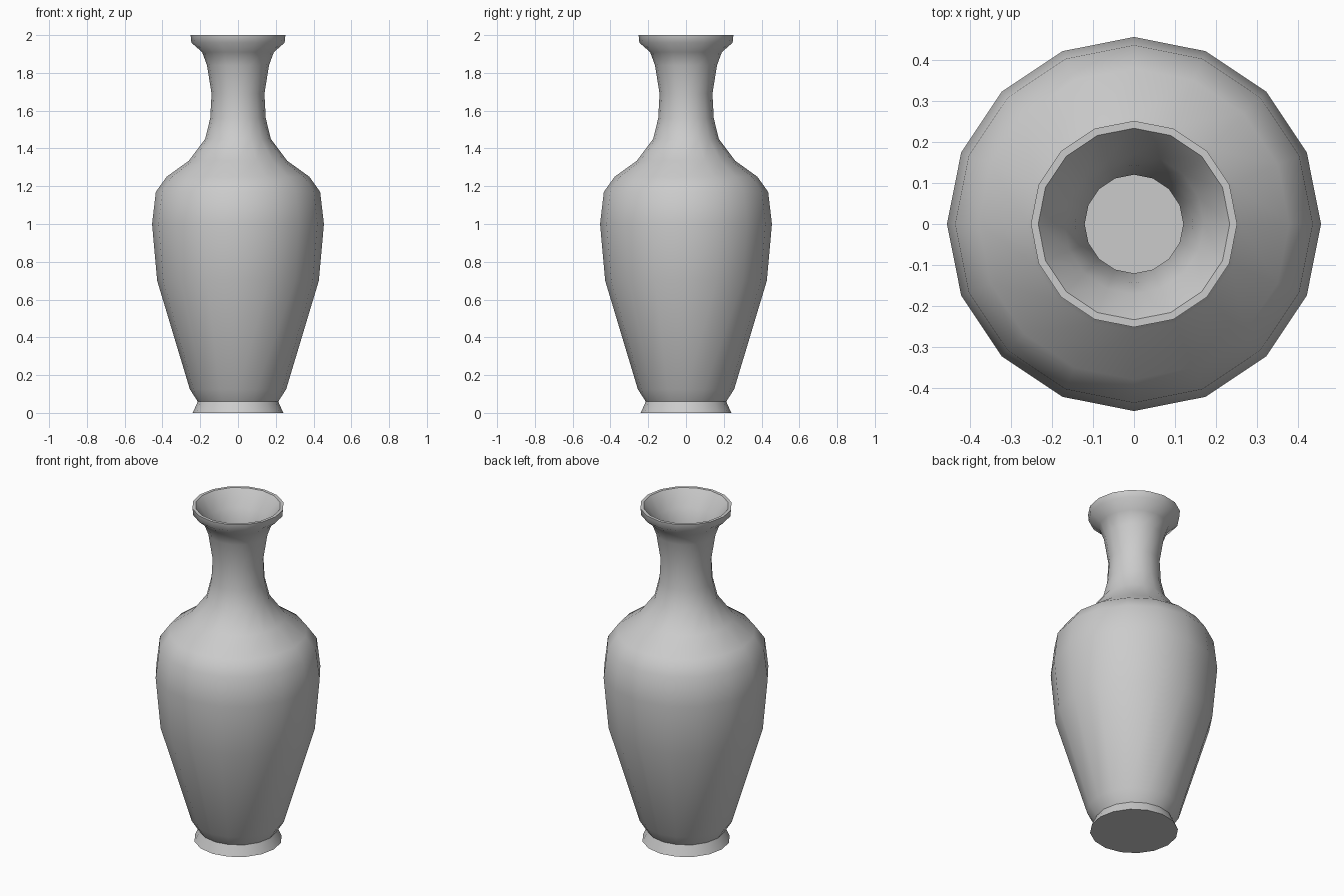
import bpy
import math

cube = bpy.data.objects.get("Cube")
if cube:
    bpy.data.objects.remove(cube, do_unlink=True)

SIDES = 16

grey = bpy.data.materials.new("plain grey ceramic")
grey.use_nodes = True
colour = (0.6, 0.6, 0.6, 1)
grey.diffuse_color = colour
grey.node_tree.nodes["Principled BSDF"].inputs["Base Color"].default_value = colour


def lathe(name, profile, angle):
    """Turn a (radius, height) profile round z; radius 0 makes a single pole."""
    verts, rings = [], []
    for r, z in profile:
        count = SIDES if r > 0 else 1
        start = len(verts)
        for i in range(count):
            a = math.tau * i / SIDES
            verts.append((r * math.cos(a), r * math.sin(a), z))
        rings.append([start + i % count for i in range(SIDES)])
    faces = []
    for low, high in zip(rings, rings[1:]):
        for i in range(SIDES):
            j = (i + 1) % SIDES
            quad = [low[i], low[j], high[j], high[i]]
            faces.append(list(dict.fromkeys(quad)))
    mesh = bpy.data.meshes.new(name)
    mesh.from_pydata(verts, [], faces)
    mesh.materials.append(grey)
    obj = bpy.data.objects.new(name, mesh)
    bpy.context.collection.objects.link(obj)
    bpy.ops.object.select_all(action="DESELECT")
    obj.select_set(True)
    bpy.context.view_layer.objects.active = obj
    bpy.ops.object.shade_smooth_by_angle(angle=math.radians(angle))
    return obj


# Outer wall from the foot up to the lip
outer = [(0, 0), (0.24, 0), (0.213, 0.06), (0.255, 0.125), (0.428, 0.70),
         (0.455, 1.0), (0.435, 1.17), (0.378, 1.25), (0.26, 1.335),
         (0.174, 1.45), (0.147, 1.56), (0.14, 1.69), (0.164, 1.84),
         (0.19, 1.91), (0.247, 1.96), (0.251, 2.0)]

# Inner wall follows the outer one back down to a flat floor
WALL = 0.02
inner = [(r - WALL, z) for r, z in reversed(outer[3:-1])]
inner = [(0.233, 2.0)] + inner[1:] + [(0, outer[3][1])]

lathe("vase", outer + inner, 50)
